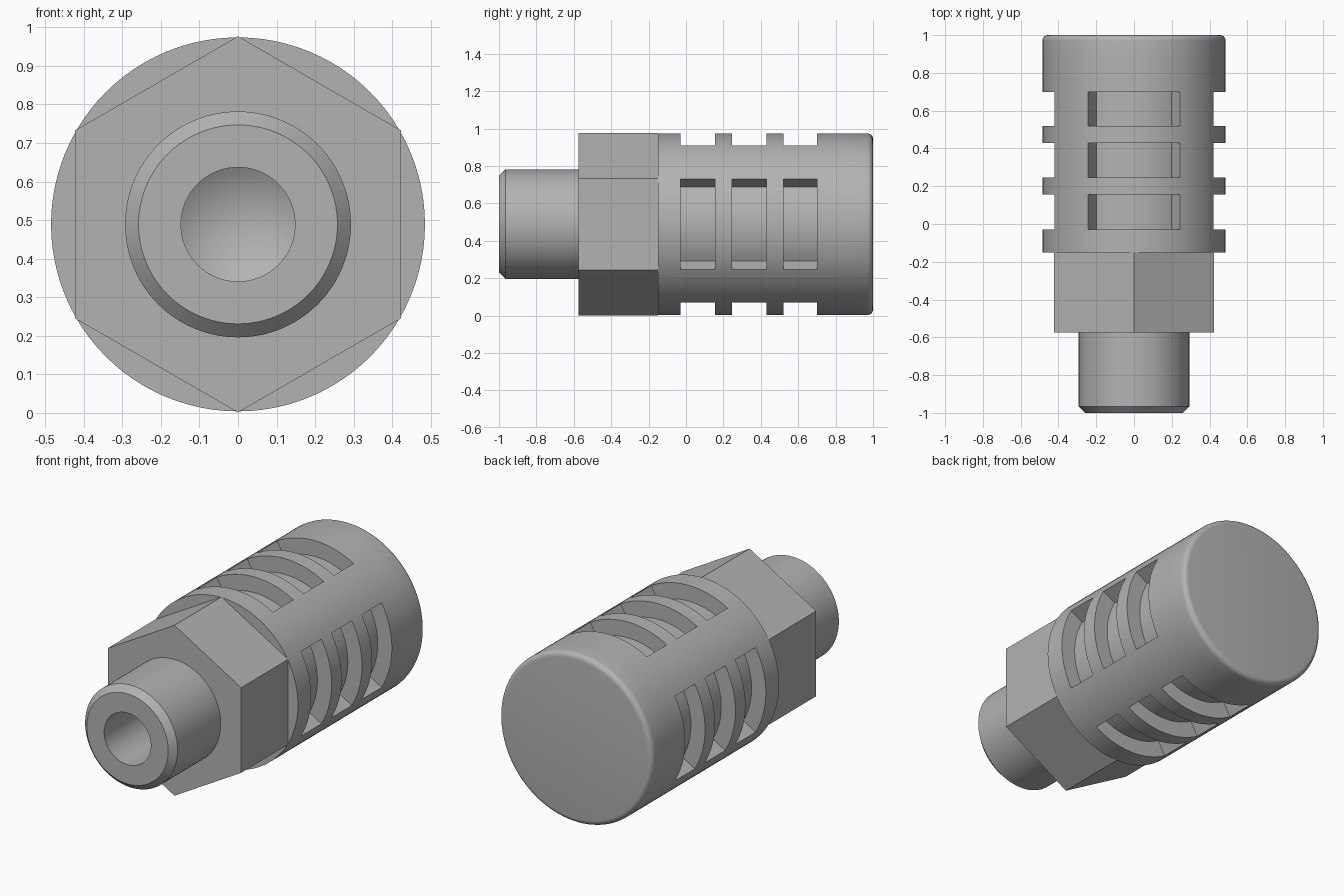
import bpy, bmesh, math

cube = bpy.data.objects.get("Cube")
if cube:
    bpy.data.objects.remove(cube)

AXIS_Z = 0.489
SIDES = 96

grey = bpy.data.materials.new("plain grey")
grey.diffuse_color = (0.45, 0.45, 0.45, 1)
grey.use_nodes = True
grey.node_tree.nodes["Principled BSDF"].inputs["Base Color"].default_value = (0.45, 0.45, 0.45, 1)


def lathe(profile, sides=SIDES, closed=False):
    """Turn (radius, y) points around the y axis; zero radius makes a pole."""
    bm = bmesh.new()
    rings = []
    for r, y in profile:
        if r == 0:
            rings.append([bm.verts.new((0, y, 0))] * sides)
        else:
            angles = [math.tau * i / sides for i in range(sides)]
            rings.append([bm.verts.new((r * math.sin(a), y, r * math.cos(a))) for a in angles])
    pairs = list(zip(rings, rings[1:]))
    if closed:
        pairs.append((rings[-1], rings[0]))
    for a, b in pairs:
        for i in range(sides):
            j = (i + 1) % sides
            bm.faces.new(dict.fromkeys((a[i], a[j], b[j], b[i])))
    return bm


def finish(bm, name):
    bmesh.ops.recalc_face_normals(bm, faces=bm.faces)
    mesh = bpy.data.meshes.new(name)
    bm.to_mesh(mesh)
    bm.free()
    mesh.materials.append(grey)
    obj = bpy.data.objects.new(name, mesh)
    obj.location.z = AXIS_Z
    bpy.context.collection.objects.link(obj)
    bpy.ops.object.select_all(action='DESELECT')
    obj.select_set(True)
    bpy.context.view_layer.objects.active = obj
    bpy.ops.object.shade_smooth_by_angle(angle=math.radians(25))


# Stem with chamfered nose and drilled bore
finish(lathe([(0, -0.17), (0.148, -0.26), (0.148, -1), (0.258, -1),
              (0.293, -0.965), (0.293, -0.16), (0, -0.16)]), "threaded_stem")

# Hexagonal nut around the stem
finish(lathe([(0.28, -0.575), (0.488, -0.575), (0.488, -0.15), (0.28, -0.15)],
             sides=6, closed=True), "hex_nut")

# Sleeve: turned body with three rows of slots on four sides
R, FLOOR, CAP_Y = 0.485, 0.395, 0.88
slots = [(-0.03, 0.155), (0.245, 0.43), (0.52, 0.70)]
body = [(0, -0.15), (R, -0.15)] + [(R, y) for s in slots for y in s] + [(R, CAP_Y), (0, CAP_Y)]
bm = lathe(body)


def in_slot(face):
    c = face.calc_center_median()
    angle = math.degrees(math.atan2(c.x, c.z))
    off_axis = abs((angle + 45) % 90 - 45)
    return off_axis < 30 and any(a < c.y < b for a, b in slots)


slot_faces = [f for f in bm.faces if in_slot(f)]
sunk = bmesh.ops.extrude_face_region(bm, geom=slot_faces)["geom"]
bmesh.ops.delete(bm, geom=[f for f in slot_faces if f.is_valid], context='FACES')
for v in sunk:
    if isinstance(v, bmesh.types.BMVert):
        v.co.x *= FLOOR / R
        v.co.z *= FLOOR / R
finish(bm, "slotted_sleeve")

# End cap with rounded rim
FILLET = 0.03
rim = [(R - FILLET + FILLET * math.cos(t), 1 - FILLET + FILLET * math.sin(t))
       for t in (math.pi / 2 * k / 6 for k in range(7))]
finish(lathe([(0, CAP_Y), (R, CAP_Y)] + rim + [(0, 1)]), "end_cap")
